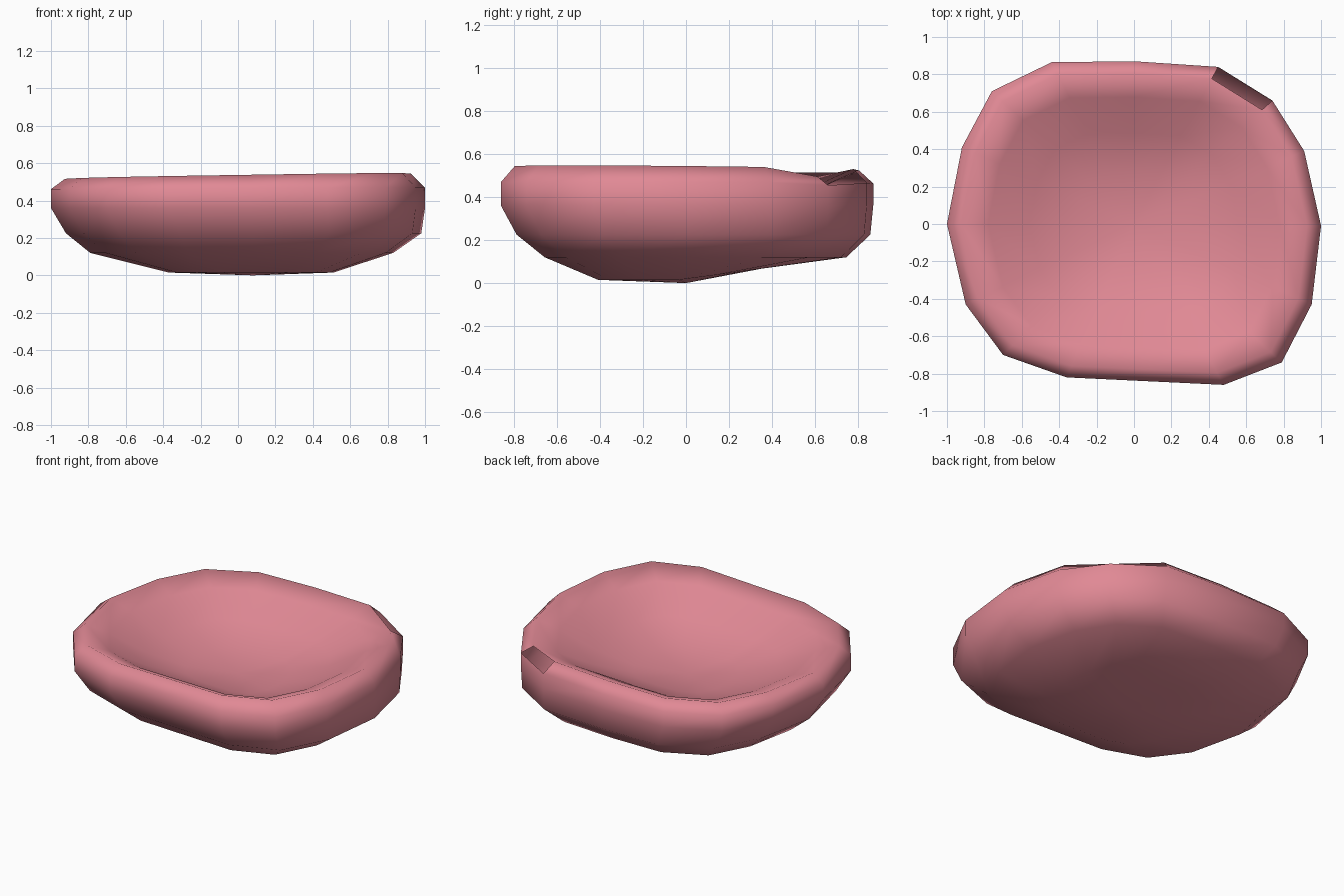
import bpy, bmesh

if "Cube" in bpy.data.objects:
    bpy.data.objects.remove(bpy.data.objects["Cube"])

# Irregular top-view outline of the bowl, counter-clockwise
outline = [(1, -0.01), (0.91, 0.39), (0.74, 0.66), (0.45, 0.84), (0.0, 0.87),
           (-0.44, 0.865), (-0.76, 0.71), (-0.92, 0.41), (-1, 0), (-0.9, -0.43),
           (-0.7, -0.7), (-0.36, -0.82), (0.06, -0.84), (0.48, -0.86),
           (0.79, -0.74), (0.95, -0.43)]

# Rings from the underside over the rim to the inside: scale, height, x shift, y shift, rim tilt
rings = [(0.44, 0.015, 0.07, -0.03, 0), (0.81, 0.12, 0.02, 0.04, 0),
         (0.95, 0.225, 0.03, 0.03, 0), (1.0, 0.36, 0, 0, 0), (1.0, 0.465, 0, 0, 0.3),
         (0.925, 0.53, 0, 0, 1), (0.78, 0.475, 0, 0, 0.8), (0.56, 0.365, 0, 0, 0.3),
         (0.32, 0.29, 0, 0, 0)]
CORNER = 2                               # back right corner, where the rim is torn open
CREST = 5

bm = bmesh.new()


def make_ring(s, z, dx, dy, tilt):
    verts = []
    for i, (x, y) in enumerate(outline):
        h = z + tilt * (0.014 * x - 0.008 * y)
        if i == CORNER:
            h -= 0.04 * tilt
        if s < 0.5 and dx:               # underside rises a little to the back
            h += 0.06 * max(y, 0)
        verts.append(bm.verts.new((x * s + dx, y * s + dy, h)))
    return verts


loops = [make_ring(*r) for r in rings]
n = len(outline)
for k, (a, b) in enumerate(zip(loops, loops[1:])):
    for i in range(n):
        if k == CREST - 1 and i == CORNER:
            continue
        j = (i + 1) % n
        bm.faces.new((a[i], a[j], b[j], b[i]))

# Close the underside and the dished floor
for loop, centre, flip in ((loops[0], (0.08, 0.0, 0.0), True), (loops[-1], (0, 0, 0.265), False)):
    c = bm.verts.new(centre)
    for i in range(n):
        j = (i + 1) % n
        bm.faces.new((loop[j], loop[i], c) if flip else (loop[i], loop[j], c))

mesh = bpy.data.meshes.new("bowl")
bm.to_mesh(mesh)
bm.free()
bowl = bpy.data.objects.new("bowl", mesh)
bpy.context.collection.objects.link(bowl)

# Soft pink, smooth shaded
mat = bpy.data.materials.new("pink")
mat.diffuse_color = (0.75, 0.25, 0.30, 1)
mat.use_nodes = True
mat.node_tree.nodes["Principled BSDF"].inputs["Base Color"].default_value = mat.diffuse_color
mesh.materials.append(mat)
for p in mesh.polygons:
    p.use_smooth = True
